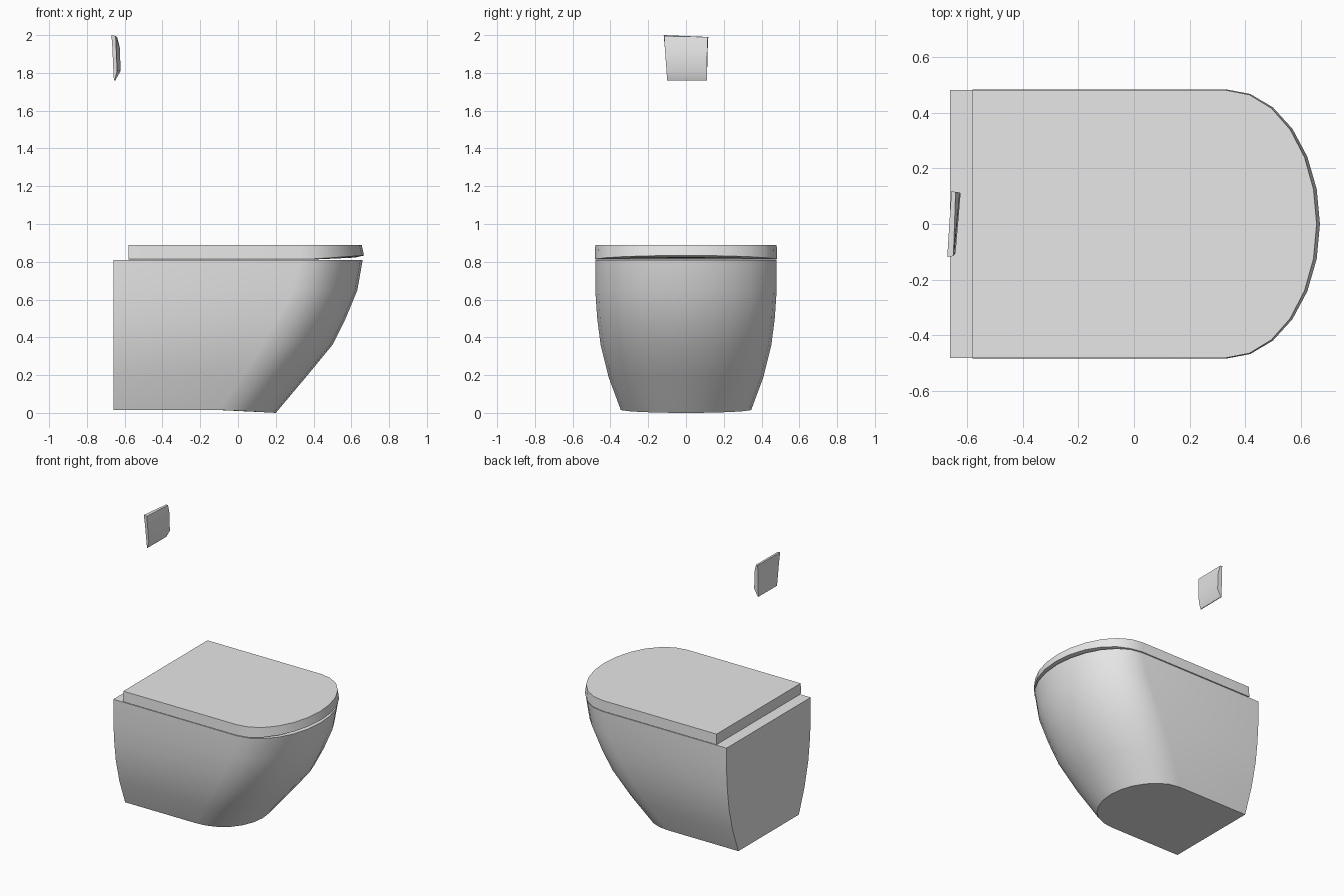
import bpy, bmesh, math

if "Cube" in bpy.data.objects:
    bpy.data.objects.remove(bpy.data.objects["Cube"])

white = bpy.data.materials.new("ceramic_white")
white.diffuse_color = (0.8, 0.8, 0.8, 1)
white.use_nodes = True
white.node_tree.nodes["Principled BSDF"].inputs["Base Color"].default_value = white.diffuse_color


def outline(back, start, front, half, n=12):
    """Plan outline: square back, straight sides, elliptical front."""
    pts = [(back, half)]
    for i in range(n + 1):
        a = math.pi / 2 - math.pi * i / n
        pts.append((start + (front - start) * math.cos(a), half * math.sin(a)))
    pts.append((back, -half))
    return pts


def loft(name, rings, angle=35):
    """Skin equal-length rings of points and cap both ends."""
    bm = bmesh.new()
    loops = [[bm.verts.new(p) for p in r] for r in rings]
    n = len(loops[0])
    for a, b in zip(loops, loops[1:]):
        for i in range(n):
            j = (i + 1) % n
            bm.faces.new((a[i], a[j], b[j], b[i]))
    bm.faces.new(loops[0])
    bm.faces.new(loops[-1])
    bmesh.ops.recalc_face_normals(bm, faces=bm.faces)
    me = bpy.data.meshes.new(name)
    bm.to_mesh(me)
    bm.free()
    ob = bpy.data.objects.new(name, me)
    me.materials.append(white)
    bpy.context.collection.objects.link(ob)
    bpy.ops.object.select_all(action='DESELECT')
    ob.select_set(True)
    bpy.context.view_layer.objects.active = ob
    bpy.ops.object.shade_smooth_by_angle(angle=math.radians(angle))
    return ob


# wall-hung bowl: height, end of straight side, front, half width
levels = [(0.0, -0.10, 0.20, 0.345), (0.19, 0.02, 0.36, 0.41),
          (0.36, 0.13, 0.50, 0.452), (0.50, 0.21, 0.57, 0.47),
          (0.65, 0.29, 0.632, 0.48), (0.81, 0.33, 0.66, 0.48)]
rings = []
for z, start, front, half in levels:
    ring = outline(-0.66, start, front, half)
    # the base dips slightly towards its front
    rings.append([(x, y, z if z else 0.015 * min(1, max(0, (0.2 - x) / 0.26)))
                  for x, y in ring])
loft("bowl", rings)

# lid: underside lifts a little at the rounded nose
under = [(x, y, 0.812 + 0.012 * max(0, x - 0.4) / 0.26)
         for x, y in outline(-0.578, 0.33, 0.62, 0.475)]
lip = [(x, y, 0.815 + 0.018 * max(0, x - 0.4) / 0.26)
       for x, y in outline(-0.58, 0.33, 0.667, 0.483)]
top = [(x, y, 0.89) for x, y in outline(-0.58, 0.33, 0.655, 0.48)]
loft("lid", [under, lip, top])

# flush plate: thin tilted wedge on the wall
plate = [[(-0.657, -0.10, 1.76), (-0.655, 0.11, 1.76), (-0.65, 0.11, 1.76), (-0.652, -0.10, 1.76)],
         [(-0.66, -0.103, 1.81), (-0.655, 0.112, 1.81), (-0.622, 0.11, 1.81), (-0.64, -0.103, 1.81)],
         [(-0.665, -0.112, 1.93), (-0.655, 0.115, 1.93), (-0.625, 0.113, 1.93), (-0.645, -0.112, 1.93)],
         [(-0.67, -0.118, 2.0), (-0.655, 0.118, 1.99), (-0.64, 0.115, 1.99), (-0.648, -0.115, 1.995)]]
loft("flush_plate", plate)
